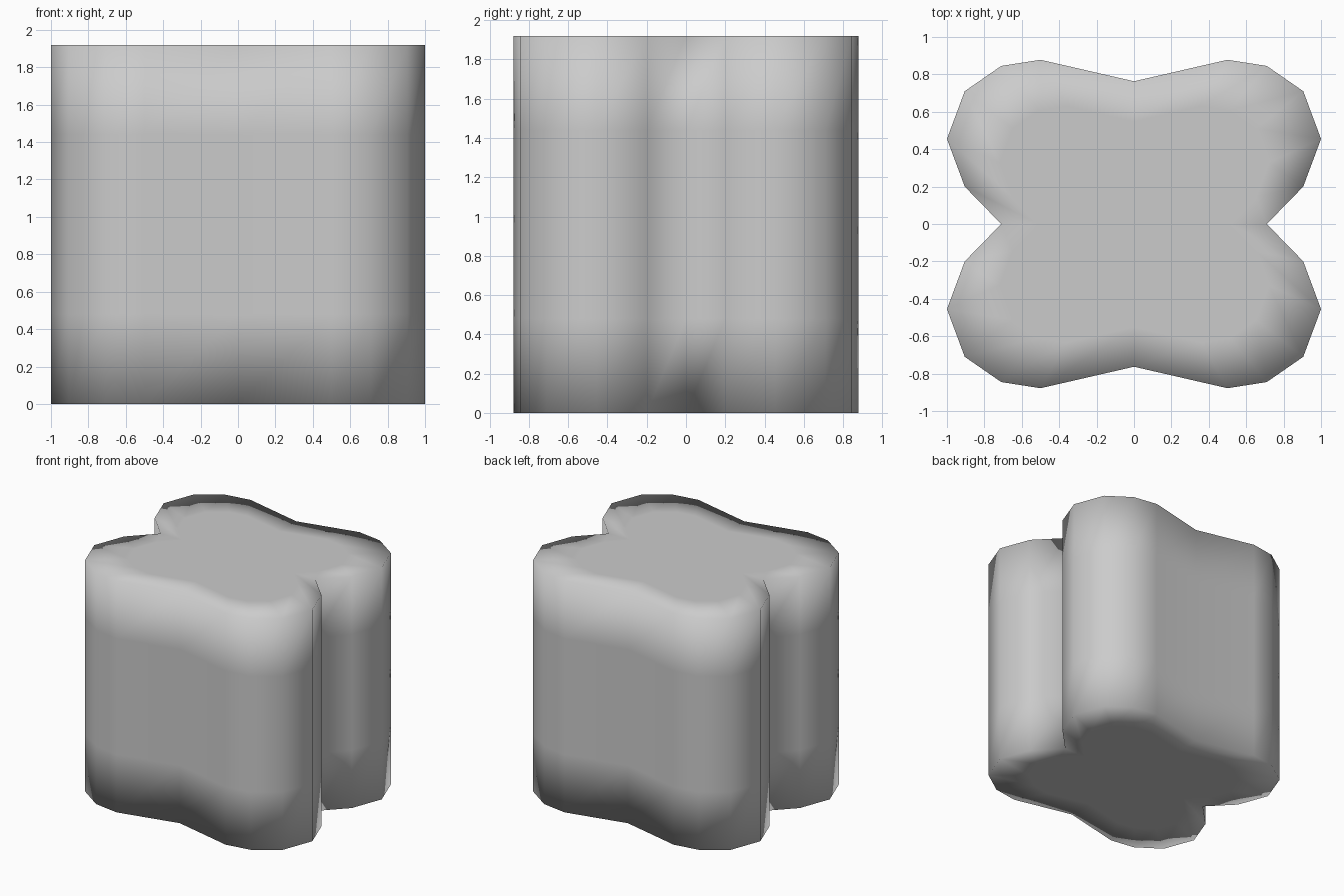
import bpy, bmesh

if "Cube" in bpy.data.objects:
    bpy.data.objects.remove(bpy.data.objects["Cube"])

HEIGHT = 1.92
SEGMENTS = 4
RIM_SCALE = 0.72

# One quadrant of the four-lobed outline, from the side notch to the front dip
quarter = [(0.71, 0), (0.905, 0.2), (1.0, 0.455), (0.905, 0.71),
           (0.71, 0.845), (0.5, 0.878), (0, 0.763)]
half = quarter + [(-x, y) for x, y in quarter[-2::-1]]
outline = half + [(x, -y) for x, y in half[-2:0:-1]]
n = len(outline)

bm = bmesh.new()


def ring(z, scale=1.0):
    return [bm.verts.new((x * scale, y * scale, z)) for x, y in outline]


# Rings: bottom cap rim, wall loops, top cap rim
rings = [ring(0, RIM_SCALE)]
rings += [ring(HEIGHT * i / SEGMENTS) for i in range(SEGMENTS + 1)]
rings.append(ring(HEIGHT, RIM_SCALE))

for a, b in zip(rings, rings[1:]):
    for i in range(n):
        j = (i + 1) % n
        bm.faces.new((a[i], a[j], b[j], b[i]))

# Flat cap centres
bm.faces.new(rings[0][::-1])
bm.faces.new(rings[-1])
bmesh.ops.recalc_face_normals(bm, faces=bm.faces)

# Smooth shading also runs over the rims, as a soft pillowy block
for f in bm.faces:
    f.smooth = True

mesh = bpy.data.meshes.new("lobed_block")
bm.to_mesh(mesh)
bm.free()
bpy.context.collection.objects.link(bpy.data.objects.new("lobed_block", mesh))
